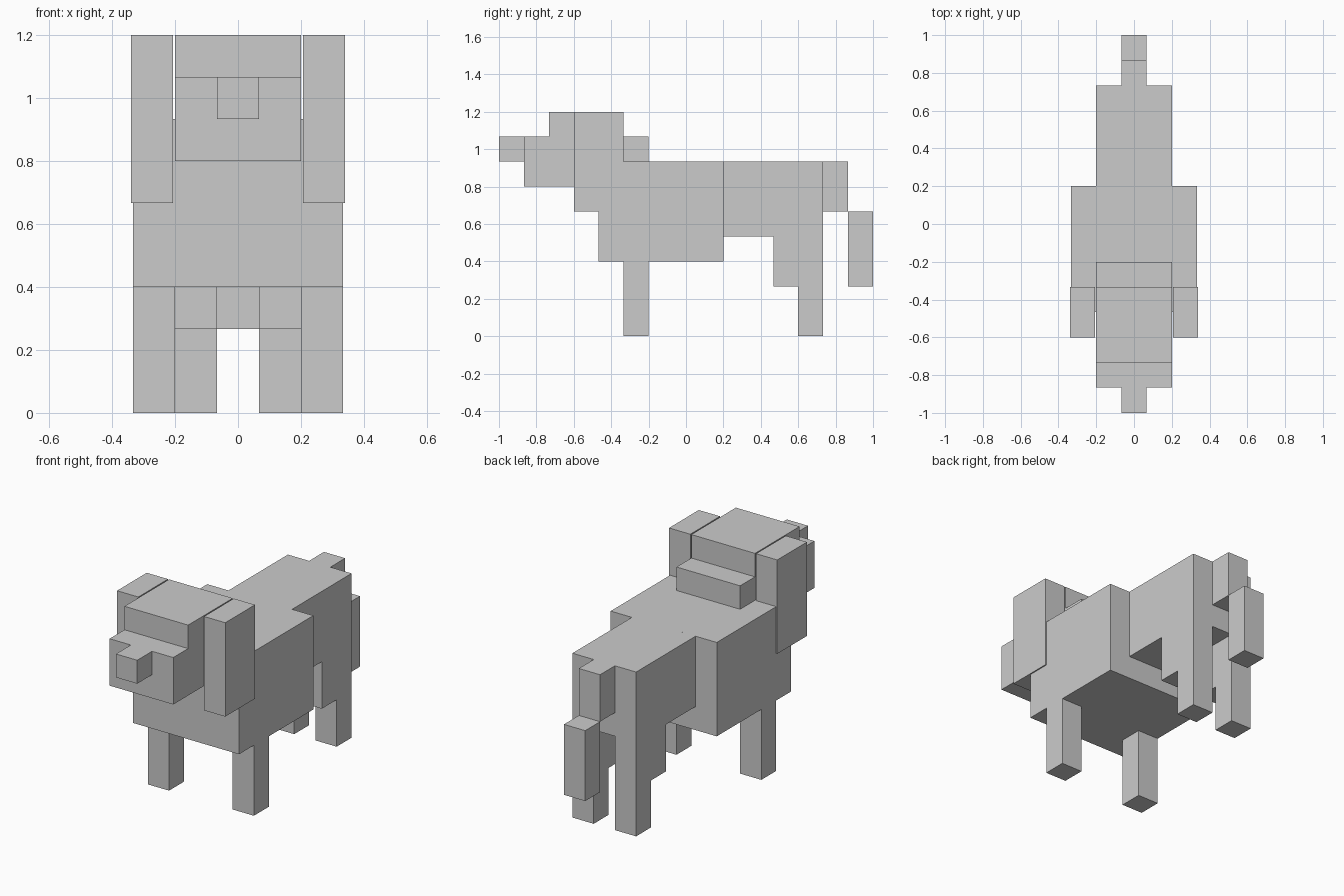
import bpy

if "Cube" in bpy.data.objects:
    bpy.data.objects.remove(bpy.data.objects["Cube"])

U = 2 / 15  # one block

grey = bpy.data.materials.new("plain_grey")
grey.diffuse_color = (0.6, 0.6, 0.6, 1)
grey.use_nodes = True
grey.node_tree.nodes["Principled BSDF"].inputs["Base Color"].default_value = grey.diffuse_color


def box(name, x, y, z):
    """Axis-aligned box from (min, max) ranges given in blocks."""
    mid = [(a + b) / 2 * U for a, b in (x, y, z)]
    bpy.ops.mesh.primitive_cube_add(size=1, location=mid)
    ob = bpy.context.object
    ob.name = name
    ob.scale = [(b - a) * U for a, b in (x, y, z)]
    bpy.ops.object.transform_apply(location=False, rotation=False, scale=True)
    ob.data.materials.append(grey)


def pair(name, x, y, z):
    """The same box on the right and mirrored to the left."""
    box(name + "_right", x, y, z)
    box(name + "_left", (-x[1], -x[0]), y, z)


# Body
box("chest", (-2.5, 2.5), (-3.5, 1.5), (3, 7))
box("hindquarters", (-1.5, 1.5), (1.5, 5.5), (4, 7))

# Head
box("head", (-1.5, 1.5), (-5.5, -2.5), (6, 9))
box("muzzle", (-1.5, 1.5), (-6.5, -5.5), (6, 8))
box("nose", (-0.5, 0.5), (-7.5, -6.5), (7, 8))
box("nape", (-1.5, 1.5), (-2.5, -1.5), (7, 8))
pair("ear", (1.55, 2.55), (-4.5, -2.5), (5, 9))

# Legs
pair("front_leg", (1.5, 2.5), (-2.5, -1.5), (0, 3))
pair("thigh", (0.5, 1.5), (3.5, 5.5), (2, 4))
pair("hind_leg", (0.5, 1.5), (4.5, 5.5), (0, 2))

# Tail
box("tail_base", (-0.5, 0.5), (5.5, 6.5), (5, 7))
box("tail_tip", (-0.5, 0.5), (6.5, 7.5), (2, 5))
